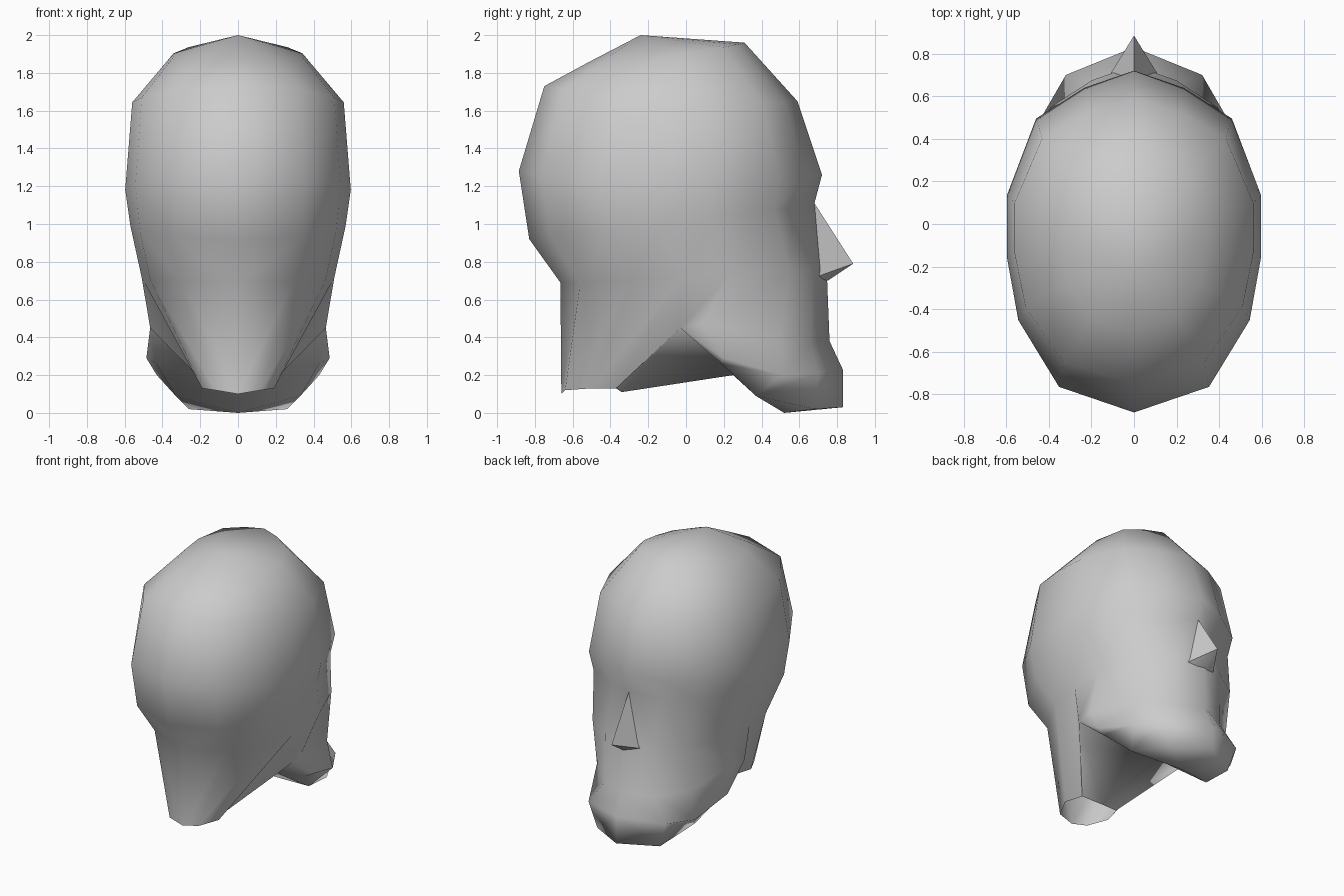
import bpy, bmesh

if "Cube" in bpy.data.objects:
    bpy.data.objects.remove(bpy.data.objects["Cube"])


def build(name, half_faces_fn, smooth_angle):
    # Build the right half, then mirror it across x = 0
    bm = bmesh.new()
    half_faces_fn(bm)
    bmesh.ops.remove_doubles(bm, verts=bm.verts, dist=0.001)
    geom = bm.verts[:] + bm.edges[:] + bm.faces[:]
    bmesh.ops.mirror(bm, geom=geom, axis='X', merge_dist=0.002)
    bmesh.ops.remove_doubles(bm, verts=bm.verts, dist=0.001)
    bmesh.ops.recalc_face_normals(bm, faces=bm.faces)
    mesh = bpy.data.meshes.new(name)
    bm.to_mesh(mesh)
    bm.free()
    obj = bpy.data.objects.new(name, mesh)
    bpy.context.collection.objects.link(obj)
    bpy.ops.object.select_all(action='DESELECT')
    obj.select_set(True)
    bpy.context.view_layer.objects.active = obj
    bpy.ops.object.shade_smooth_by_angle(angle=smooth_angle)


def poly(bm, *pts):
    # One face, skipping repeated corners
    pts = [p for i, p in enumerate(pts) if p != pts[i - 1]]
    bm.faces.new([bm.verts.new(p) for p in pts])


def bridge(bm, a, b):
    # Strip of quads between two rows of points
    for i in range(len(a) - 1):
        poly(bm, a[i], a[i + 1], b[i + 1], b[i])


# Half outline of the skull seen from above: (length fraction, width fraction)
OUTLINE = [(1, 0), (.9, .39), (.72, .77), (.27, 1),
           (-.09, 1), (-.46, .91), (-.85, .59), (-1, 0)]


def ring(yf, zf, yb, zb, w, zs):
    pts = []
    for u, x in OUTLINE:
        z = (zf + zb) / 2 + u * (zf - zb) / 2
        z += (zs - (zf + zb) / 2) * (1 - u * u)
        pts.append((x * w, (yf + yb) / 2 + u * (yf - yb) / 2, z))
    return pts


def head(bm):
    # Skull rings from the crown down to the cheeks
    crown = (0, -.24, 2.0)
    rows = [ring(.31, 1.96, -.50, 1.865, .34, 1.89),
            ring(.59, 1.65, -.75, 1.73, .56, 1.64),
            ring(.72, 1.26, -.885, 1.28, .597, 1.18),
            ring(.68, 1.11, -.83, .92, .57, 1.0),
            ring(.745, .76, -.665, .69, .51, .72)]
    rows[3][1] = (.21, .57, 1.08)      # eye socket
    for i in range(7):
        poly(bm, crown, rows[0][i], rows[0][i + 1])
    for a, b in zip(rows, rows[1:]):
        bridge(bm, a, b)
    cheek = rows[-1]

    # Mouth, flared jaw and jaw edge
    corner = (.465, -.03, .45)
    mouth = [(0, .76, .38), (.21, .66, .37), (.39, .5, .40), (.46, .09, .47), corner]
    jaw = [(0, .83, .23), (.32, .70, .21), (.43, .51, .20), (.485, .2, .29), corner]
    edge = [(0, .83, .03), (.26, .68, .02), (.33, .37, .09), (.43, .19, .26), corner]
    bridge(bm, cheek[:5], mouth)
    bridge(bm, mouth, jaw)
    bridge(bm, jaw, edge)

    # Tapering neck, open at the bottom
    neck = [(.15, -.37, .13), (.19, -.50, .13), (.12, -.64, .12), (0, -.66, .10)]
    bridge(bm, cheek[4:], neck)
    poly(bm, cheek[4], corner, neck[0])

    # Throat and underside of the chin
    neck_front, throat, chin = (0, -.34, .11), (0, .25, .20), (0, .52, 0)
    poly(bm, corner, neck[0], neck_front)
    poly(bm, corner, neck_front, throat)
    poly(bm, corner, throat, edge[3])
    poly(bm, edge[3], throat, edge[2])
    poly(bm, edge[2], throat, chin)
    poly(bm, edge[2], chin, edge[1])
    poly(bm, edge[1], chin, edge[0])


def nose(bm):
    # Wedge from bridge to tip with flared nostrils
    top, tip, base, wing = (0, .68, 1.11), (0, .885, .79), (0, .75, .70), (.12, .69, .72)
    poly(bm, top, tip, wing)
    poly(bm, tip, base, wing)


build("head", head, 1.5)
build("nose", nose, .9)
